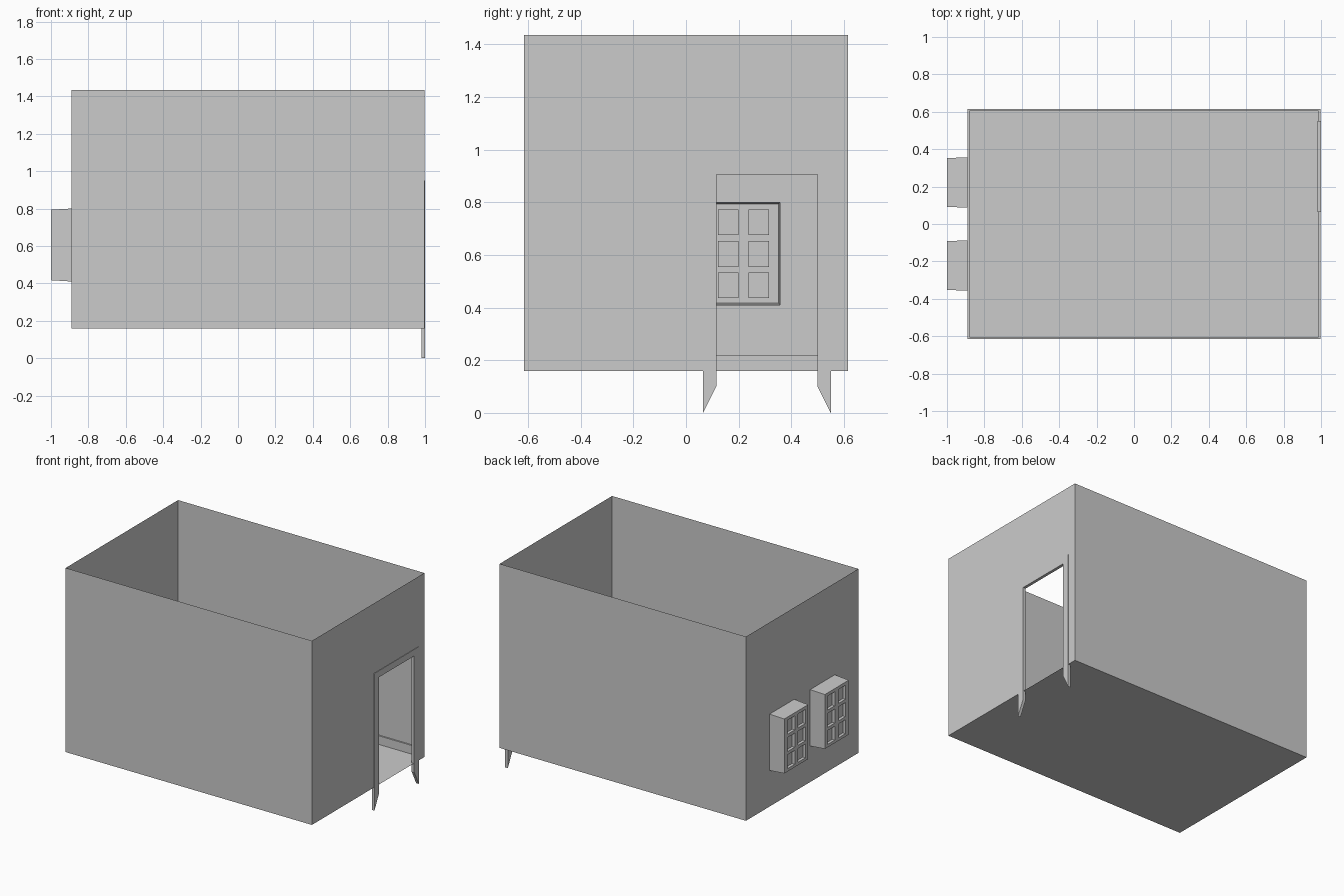
import bpy, bmesh

if "Cube" in bpy.data.objects:
    bpy.data.objects.remove(bpy.data.objects["Cube"])

X0, X1, Y, Z0, Z1 = -0.89, 0.997, 0.615, 0.16, 1.435   # room shell limits
DOOR = (0.115, 0.50, 0.905)                            # door opening y0, y1, top
FRAME = (0.065, 0.55, 0.95)                            # door frame outer y0, y1, top
WIN_WALL = (0.087, 0.357, 0.41, 0.80)                  # window box at the wall
WIN_FRONT = (0.092, 0.352, 0.417, 0.794)               # window box at its face


def finish(name, bm, normals=False):
    bmesh.ops.remove_doubles(bm, verts=bm.verts, dist=1e-5)
    if normals:
        bmesh.ops.recalc_face_normals(bm, faces=bm.faces)
    me = bpy.data.meshes.new(name)
    bm.to_mesh(me)
    bm.free()
    ob = bpy.data.objects.new(name, me)
    bpy.context.collection.objects.link(ob)
    return ob


def quad(bm, *pts):
    return bm.faces.new([bm.verts.new(p) for p in pts])


def sheet(bm, x, ys, zs, skip=(), flip=False):
    """Sheet of cells in a plane of constant x; returns cells by index."""
    cells = {}
    for i in range(len(ys) - 1):
        for j in range(len(zs) - 1):
            if (i, j) in skip:
                continue
            p = [(x, ys[i], zs[j]), (x, ys[i + 1], zs[j]),
                 (x, ys[i + 1], zs[j + 1]), (x, ys[i], zs[j + 1])]
            cells[i, j] = quad(bm, *(p[::-1] if flip else p))
    return cells


def rect(x, r):
    return [(x, r[0], r[2]), (x, r[1], r[2]), (x, r[1], r[3]), (x, r[0], r[3])]


# Floor and thin walls, with door and window openings
bm = bmesh.new()
quad(bm, (X0, -Y, Z0), (X0, Y, Z0), (X1, Y, Z0), (X1, -Y, Z0))
quad(bm, (X0, -Y, Z0), (X1, -Y, Z0), (X1, -Y, Z1), (X0, -Y, Z1))
quad(bm, (X1, Y, Z0), (X0, Y, Z0), (X0, Y, Z1), (X1, Y, Z1))
sheet(bm, X1, [-Y, DOOR[0], DOOR[1], Y], [Z0, DOOR[2], Z1], {(1, 0)})
a, b, c, d = WIN_WALL
sheet(bm, X0, [-Y, -b, -a, a, b, Y], [Z0, c, d, Z1], {(1, 1), (3, 1)}, True)
finish("room_shell", bm)

# Door frame: picture-frame profile with mitred feet
bm = bmesh.new()
outer = [(FRAME[0], 0), (FRAME[0], FRAME[2]), (FRAME[1], FRAME[2]), (FRAME[1], 0)]
inner = [(DOOR[0], 0.1), (DOOR[0], DOOR[2]), (DOOR[1], DOOR[2]), (DOOR[1], 0.1)]
faces = [quad(bm, *((0.98, y, z) for y, z in
                    (outer[i], outer[i + 1], inner[i + 1], inner[i])))
         for i in range(3)]
bmesh.ops.remove_doubles(bm, verts=bm.verts, dist=1e-5)
ext = bmesh.ops.extrude_face_region(bm, geom=bm.faces[:], use_keep_orig=True)
bmesh.ops.translate(bm, vec=(0.02, 0, 0),
                    verts=[g for g in ext["geom"] if isinstance(g, bmesh.types.BMVert)])
finish("door_frame", bm, True)

# Baseboards along the inside of the walls, broken at the door
T, H = 0.01, 0.22
for name, x0, x1, y0, y1 in (
        ("front", X0, X1, -Y, -Y + T), ("back", X0, X1, Y - T, Y),
        ("left", X0, X0 + T, -Y + T, Y - T),
        ("right_long", X1 - T, X1, -Y + T, FRAME[0]),
        ("right_short", X1 - T, X1, FRAME[1], Y - T)):
    bm = bmesh.new()
    bmesh.ops.create_cube(bm, size=1)
    for v in bm.verts:
        v.co = (x1 if v.co.x > 0 else x0, y1 if v.co.y > 0 else y0,
                H if v.co.z > 0 else Z0)
    finish("baseboard_" + name, bm)

# Box windows: tapered sides and a face with six recessed panes, mirrored
bm = bmesh.new()
back, front = rect(X0, WIN_WALL), rect(-1, WIN_FRONT)
for i in range(4):
    k = (i + 1) % 4
    quad(bm, back[i], back[k], front[k], front[i])
ys = [WIN_FRONT[0], 0.122, 0.2, 0.238, 0.316, WIN_FRONT[1]]
zs = [WIN_FRONT[2], 0.437, 0.533, 0.555, 0.652, 0.675, 0.772, WIN_FRONT[3]]
cells = sheet(bm, -1, ys, zs, flip=True)
panes = [cells[i, j] for i in (1, 3) for j in (1, 3, 5)]
bmesh.ops.inset_individual(bm, faces=panes, thickness=0.004)
for f in panes:
    for v in f.verts:
        v.co.x += 0.02
ob = finish("box_windows", bm)
m = ob.modifiers.new("Mirror", "MIRROR")
m.use_axis = (False, True, False)
m.use_mirror_merge = False
